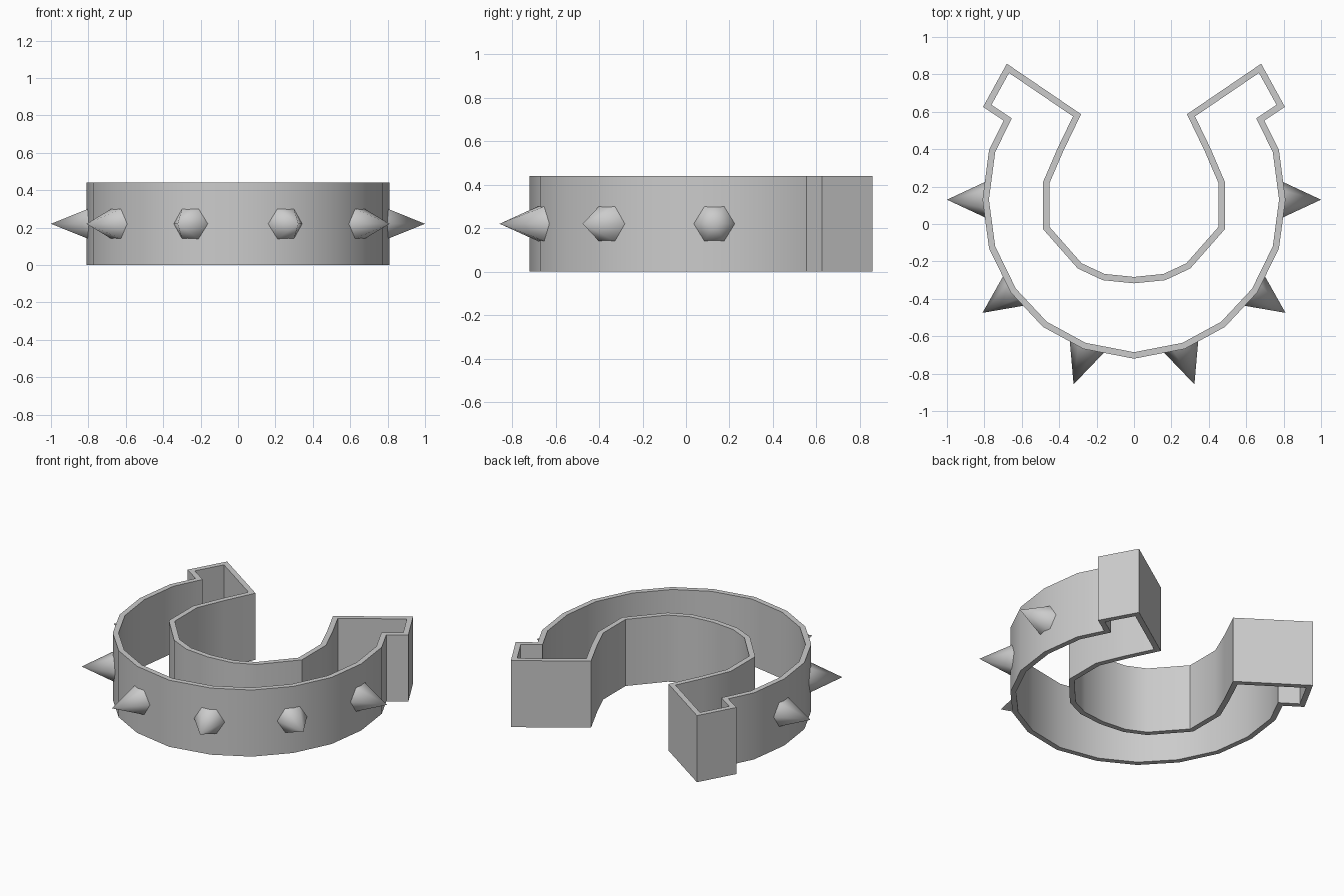
import bpy, bmesh, math
from mathutils import Vector

if "Cube" in bpy.data.objects:
    bpy.data.objects.remove(bpy.data.objects["Cube"])

HEIGHT, WALL = 0.44, 0.034

# right half of the outline, from bottom centre round to the inner arc centre
half = [(0, -0.72), (0.27, -0.668), (0.487, -0.55), (0.66, -0.365), (0.775, -0.13),
        (0.81, 0.13), (0.775, 0.395), (0.697, 0.553), (0.807, 0.626), (0.68, 0.857),
        (0.283, 0.587), (0.378, 0.39), (0.452, 0.218), (0.452, -0.015),
        (0.28, -0.21), (0.158, -0.267), (0, -0.283)]
outline = [Vector(p) for p in half + [(-x, y) for x, y in half[-2:0:-1]]]


def inset(points, d):
    """Mitred inward offset of a counter-clockwise loop."""
    result = []
    for i, p in enumerate(points):
        a = (p - points[i - 1]).normalized()
        b = (points[(i + 1) % len(points)] - p).normalized()
        na, nb = Vector((-a.y, a.x)), Vector((-b.y, b.x))
        result.append(p + (na + nb) * d / (1 + na.dot(nb)))
    return result


def finish(bm, name, angle):
    bmesh.ops.recalc_face_normals(bm, faces=bm.faces)
    mesh = bpy.data.meshes.new(name)
    bm.to_mesh(mesh)
    bm.free()
    ob = bpy.data.objects.new(name, mesh)
    bpy.context.collection.objects.link(ob)
    bpy.ops.object.select_all(action='DESELECT')
    ob.select_set(True)
    bpy.context.view_layer.objects.active = ob
    bpy.ops.object.shade_smooth_by_angle(angle=math.radians(angle))
    return ob


# hollow horseshoe wall, open at top and bottom
bm = bmesh.new()
inner = inset(outline, WALL)
rings = [[bm.verts.new((p.x, p.y, z)) for p in loop]
         for loop, z in ((outline, 0), (outline, HEIGHT), (inner, HEIGHT), (inner, 0))]
n = len(outline)
for k in range(4):
    r, s = rings[k], rings[(k + 1) % 4]
    for i in range(n):
        j = (i + 1) % n
        bm.faces.new((r[i], r[j], s[j], s[i]))
finish(bm, "horseshoe_wall", 40)


# six-sided spikes: base centre and tip, with the base sunk into the wall
def spike(name, base, tip, radius=0.093, sink=0.018):
    z = HEIGHT / 2
    base, tip = Vector((*base, z)), Vector((*tip, z))
    axis = (tip - base).normalized()
    r = radius * (1 + sink / (tip - base).length)
    side, up = axis.cross(Vector((0, 0, 1))), Vector((0, 0, 1))
    bm = bmesh.new()
    ring = [bm.verts.new(base - axis * sink + side * r * math.cos(a) + up * r * math.sin(a))
            for a in (math.tau * i / 6 for i in range(6))]
    point = bm.verts.new(tip)
    bm.faces.new(ring)
    for i in range(6):
        bm.faces.new((ring[i], ring[(i + 1) % 6], point))
    finish(bm, name, 60)


for i, (b, t) in enumerate([((0.80, 0.13), (1.0, 0.13)),
                            ((0.65, -0.362), (0.81, -0.475)),
                            ((0.255, -0.664), (0.323, -0.857))]):
    for sx, word in ((1, "right"), (-1, "left")):
        spike(f"spike_{word}_{i + 1}", (b[0] * sx, b[1]), (t[0] * sx, t[1]))
